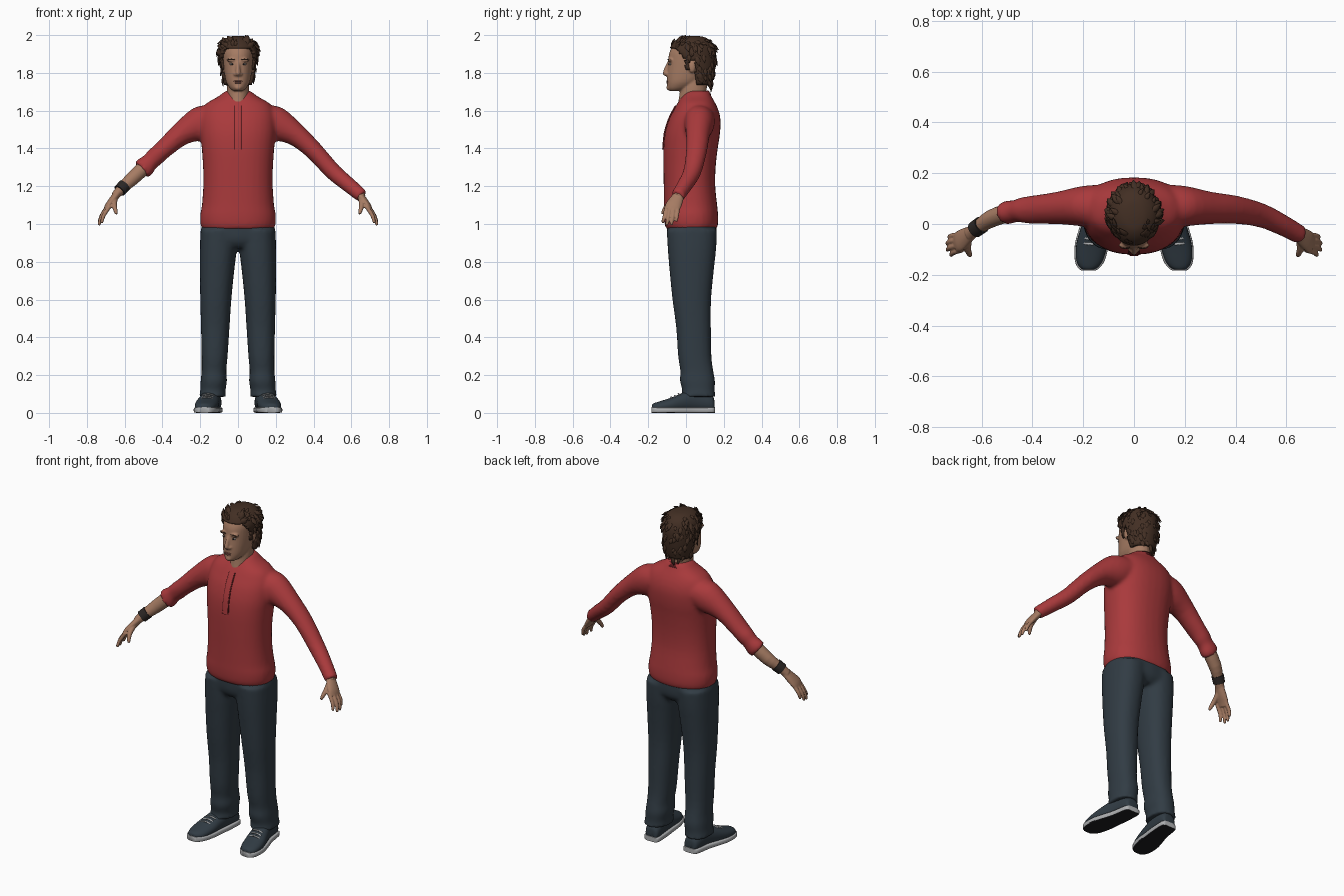
import bpy, bmesh, math, random
from mathutils import Vector, Matrix

random.seed(4)
if "Cube" in bpy.data.objects:
    bpy.data.objects.remove(bpy.data.objects["Cube"], do_unlink=True)
X, Y = Vector((1, 0, 0)), Vector((0, 1, 0))


def colour(name, *rgb):
    mat = bpy.data.materials.new(name)
    mat.use_nodes = True
    mat.diffuse_color = (*rgb, 1)
    node = next(n for n in mat.node_tree.nodes if n.type == 'BSDF_PRINCIPLED')
    node.inputs["Base Color"].default_value = (*rgb, 1)
    node.inputs["Roughness"].default_value = 0.8
    return mat


RED = colour("shirt red", .40, .042, .045)
DARK_RED = colour("collar dark red", .11, .012, .014)
DENIM = colour("trouser blue grey", .031, .045, .058)
SKIN = colour("skin", .38, .20, .125)
HAIR = colour("hair brown", .055, .028, .017)
LIP = colour("lips", .25, .10, .075)
EYE = colour("eye white", .35, .30, .27)
BLACK = colour("near black", .012, .012, .014)
GREY = colour("sole grey", .42, .43, .44)
BAND = colour("wristband", .025, .02, .018)


def skin(bm, rings, n=24, p=2.0, sub=3, cap=True):
    """Loft superellipse rings (centre, half axis, half axis), eased by a spline."""
    full = []
    for i in range(len(rings) - 1):
        quad = [rings[max(0, min(len(rings) - 1, i + k))] for k in (-1, 0, 1, 2)]
        for j in range(sub):
            t = j / sub
            full.append([b + .5 * t * (c - a + t * (2 * a - 5 * b + 4 * c - d + t * (3 * (b - c) + d - a)))
                         for a, b, c, d in zip(*quad)])
    full.append(rings[-1])
    loops = []
    for centre, u, v in full:
        loop = []
        for k in range(n):
            c, s = math.cos(math.tau * k / n), math.sin(math.tau * k / n)
            c = math.copysign(abs(c) ** (2 / p), c)
            s = math.copysign(abs(s) ** (2 / p), s)
            loop.append(bm.verts.new(centre + u * c + v * s))
        loops.append(loop)
    for lo, hi in zip(loops, loops[1:]):
        for k in range(n):
            bm.faces.new((lo[k], lo[(k + 1) % n], hi[(k + 1) % n], hi[k]))
    if cap:
        bm.faces.new(loops[0][::-1])
        bm.faces.new(loops[-1])


def tube(bm, pts, ref=Y, side=1, **kw):
    """Loft along a path of (x, y, z, half width, half thickness)."""
    at = [Vector((side * q[0], q[1], q[2])) for q in pts]
    rings = []
    for i, q in enumerate(pts):
        t = (at[min(i + 1, len(at) - 1)] - at[max(i - 1, 0)]).normalized()
        u = (ref - t * ref.dot(t)).normalized()
        rings.append((at[i], u * q[3], t.cross(u) * q[4]))
    skin(bm, rings, **kw)


def stack(bm, rows, side=1, **kw):
    """Loft upright rows of (z, x from, x to, y from, y to)."""
    skin(bm, [(Vector((side * (a + b) / 2, (c + d) / 2, z)), X * (b - a) / 2, Y * (d - c) / 2)
              for z, a, b, c, d in rows], **kw)


def even(rows):
    return [(z, -w, w, a, b) for z, w, a, b in rows]


def ball(bm, centre, size):
    bmesh.ops.create_uvsphere(bm, u_segments=16, v_segments=10, radius=1,
                              matrix=Matrix.Translation(centre) @ Matrix.Diagonal((*size, 1)))


def finish(bm, name, *mats, voxel=0, smooth=0, shell=0):
    bmesh.ops.recalc_face_normals(bm, faces=bm.faces)
    mesh = bpy.data.meshes.new(name)
    bm.to_mesh(mesh)
    bm.free()
    for m in mats:
        mesh.materials.append(m)
    mesh.shade_smooth()
    if not voxel:
        mesh.set_sharp_from_angle(angle=math.radians(45))
    obj = bpy.data.objects.new(name, mesh)
    bpy.context.scene.collection.objects.link(obj)
    if voxel:
        mod = obj.modifiers.new("fuse", 'REMESH')
        mod.mode, mod.voxel_size, mod.use_smooth_shade = 'VOXEL', voxel, True
        mod = obj.modifiers.new("soften", 'SMOOTH')
        mod.factor, mod.iterations = .5, smooth
    if shell:
        mod = obj.modifiers.new("thickness", 'SOLIDIFY')
        mod.thickness, mod.offset = shell, -1
    return obj


# Trousers: two legs fused with the hips
bm = bmesh.new()
leg = [(.085, .062, .208, -.028, .157), (.12, .066, .2, -.02, .152), (.17, .058, .198, -.033, .154),
       (.22, .062, .193, -.03, .145), (.3, .055, .193, -.042, .135), (.45, .045, .196, -.052, .132),
       (.6, .035, .2, -.072, .133), (.75, .02, .202, -.087, .147), (.87, .006, .202, -.097, .16),
       (.97, .0, .198, -.102, .165)]
for s in (1, -1):
    stack(bm, leg, side=s, p=2.3)
stack(bm, even([(.875, .14, -.07, .13), (.92, .195, -.098, .162), (1.02, .188, -.1, .16)]), p=2.3)
finish(bm, "trousers", DENIM, voxel=.011, smooth=5)

# Shirt: torso fused with both sleeves
bm = bmesh.new()
stack(bm, even([(.97, .188, -.102, .16), (1.0, .199, -.113, .17), (1.05, .2, -.117, .17),
                (1.1, .191, -.117, .165), (1.2, .184, -.118, .155), (1.3, .185, -.12, .157),
                (1.4, .192, -.12, .168), (1.48, .2, -.112, .18), (1.55, .2, -.092, .183),
                (1.6, .19, -.067, .173), (1.64, .165, -.045, .155), (1.675, .105, -.022, .135),
                (1.705, .066, .0, .122)]), n=32, p=2.3)
shoulder = [(.13, .07, 1.555, .085, .08), (.2, .07, 1.53, .08, .092), (.3, .063, 1.477, .064, .062),
            (.4, .056, 1.39, .056, .049)]
tube(bm, shoulder + [(.44, .055, 1.354, .05, .05), (.465, .051, 1.33, .044, .046),
                     (.495, .046, 1.3, .046, .056), (.512, .04, 1.286, .043, .051)], side=-1)
tube(bm, shoulder + [(.5, .034, 1.28, .048, .045), (.58, -.002, 1.212, .042, .041),
                     (.658, -.045, 1.147, .037, .036)])
finish(bm, "shirt", RED, voxel=.011, smooth=5)

# Collar and button placket
bm = bmesh.new()
skin(bm, [(Vector((0, .038, 1.65)), X * .09, Vector((0, .096, .035))),
          (Vector((0, .038, 1.673)), X * .073, Vector((0, .08, .035)))], cap=False, sub=1, n=32)
finish(bm, "collar", DARK_RED, shell=.006)
for name, mat, width, thick in (("placket_edge", DARK_RED, .021, .004), ("placket", RED, .017, .007)):
    bm = bmesh.new()
    path = [(1.625, -.052), (1.6, -.066), (1.55, -.09), (1.48, -.111), (1.395, -.119)]
    tube(bm, [(0, y, z, width, thick) for z, y in path], ref=X, p=5)
    finish(bm, name, mat)

# Head with neck, nose, brow, chin and ears
bm = bmesh.new()
stack(bm, even([(1.58, .064, -.035, .1), (1.63, .062, -.042, .105), (1.67, .058, -.037, .107),
                (1.72, .058, -.03, .11), (1.78, .055, -.02, .11)]))
stack(bm, even([(1.705, .026, -.088, -.02), (1.72, .044, -.097, .02), (1.75, .062, -.1, .07),
                (1.79, .071, -.1, .11), (1.83, .076, -.097, .13), (1.87, .079, -.094, .14),
                (1.91, .08, -.087, .14), (1.95, .07, -.064, .125), (1.975, .045, -.03, .09),
                (1.983, .02, .0, .05)]), n=32, p=2.15)
tube(bm, [(0, -.086, 1.865, .008, .008), (0, -.102, 1.83, .01, .01), (0, -.11, 1.8, .013, .012),
          (0, -.104, 1.785, .01, .008)], ref=X)
ball(bm, (0, -.112, 1.797), (.012, .011, .011))
ball(bm, (0, -.09, 1.722), (.02, .014, .015))
for s in (1, -1):
    ball(bm, (s * .014, -.1, 1.793), (.01, .011, .009))
    ball(bm, (s * .033, -.084, 1.868), (.03, .013, .01))
    ball(bm, (s * .08, .032, 1.833), (.012, .02, .033))
finish(bm, "head", SKIN, voxel=.0055, smooth=3)

# Face details
bm = bmesh.new()
ball(bm, (0, -.0985, 1.756), (.023, .006, .004))
ball(bm, (0, -.098, 1.748), (.019, .0065, .005))
finish(bm, "lips", LIP)
for name, mat, pos, size in (("eyes", EYE, (.031, -.083, 1.846), (.014, .0085, .006)),
                             ("irises", BLACK, (.031, -.089, 1.846), (.005, .005, .005)),
                             ("eyebrows", HAIR, (.034, -.091, 1.871), (.02, .007, .004))):
    bm = bmesh.new()
    for s in (1, -1):
        ball(bm, (s * pos[0], *pos[1:]), size)
    finish(bm, name, mat)


# Hair: a shell trimmed along the hairline, with loose tufts
def hairline(y):
    if y < -.05:
        return 1.93
    if y < -.005:
        return 1.93 - (y + .05) * 1.3
    return 1.82 if y < .014 else 1.865 if y < .05 else 1.735


bm = bmesh.new()
stack(bm, even([(1.715, .066, .0, .13), (1.78, .085, -.03, .148), (1.84, .096, -.06, .157),
                (1.9, .102, -.096, .159), (1.94, .098, -.081, .15), (1.97, .08, -.058, .13),
                (1.99, .048, -.025, .095), (1.996, .018, .015, .055)]), n=56, sub=5)
bmesh.ops.recalc_face_normals(bm, faces=bm.faces)
trim = [f for f in bm.faces if f.calc_center_median().z < hairline(f.calc_center_median().y)]
bmesh.ops.delete(bm, geom=trim, context='FACES')
roots = [(f.calc_center_median(), f.normal.copy()) for f in bm.faces]
finish(bm, "hair", HAIR, shell=.02)

bm = bmesh.new()
for c, n in random.sample(roots, 150):
    if c.z > 1.982:
        continue
    flow = Vector((random.uniform(-.5, .5), .3, -1))
    if c.y < .0:
        flow = Vector((random.uniform(-.5, .5), 1, .1))
    flow = (flow - n * flow.dot(n)).normalized()
    size = random.uniform(.6, 1.1)
    pts = [c - n * .005, c + flow * .02 * size + n * .003, c + flow * .045 * size + n * .007]
    tube(bm, [(*q, a * size, b * size) for q, a, b in zip(pts, (.01, .013, .001), (.005, .007, .001))],
         ref=n.cross(flow), n=6, sub=2)
finish(bm, "hair_tufts", HAIR)

# Forearms and hands
finger_rows = [(.688, -.102, .72, -.122, 1.004), (.699, -.084, .734, -.101, .992),
               (.7, -.063, .735, -.076, .995), (.695, -.042, .727, -.051, 1.012)]
for s, label in ((1, "left"), (-1, "right")):
    bm = bmesh.new()
    if s < 0:
        tube(bm, [(.47, .053, 1.324, .038, .04), (.56, .022, 1.24, .035, .037),
                  (.615, -.014, 1.188, .027, .028), (.65, -.04, 1.15, .027, .022)], side=s)
    else:
        tube(bm, [(.61, -.02, 1.185, .027, .027), (.66, -.045, 1.142, .027, .022)], side=s)
    tube(bm, [(.635, -.03, 1.165, .026, .02), (.665, -.052, 1.125, .037, .02),
              (.688, -.068, 1.095, .042, .017), (.7, -.075, 1.073, .036, .013)], side=s)
    for kx, ky, tx, ty, tz in finger_rows:
        tube(bm, [(kx - .01, ky, 1.095, .011, .011),
                  ((kx + tx) / 2 + .006, (ky + ty) / 2, (1.09 + tz) / 2, .0105, .0105),
                  (tx, ty, tz + .01, .0085, .0085), (tx, ty, tz, .005, .005)], side=s, n=12)
    tube(bm, [(.652, -.055, 1.135, .017, .016), (.655, -.095, 1.1, .014, .014),
              (.648, -.118, 1.07, .011, .011), (.643, -.124, 1.052, .007, .007)], side=s, n=12)
    finish(bm, label + "_hand", SKIN, voxel=.0042, smooth=2)

bm = bmesh.new()
tube(bm, [(.6, -.003, 1.204, .034, .035), (.627, -.022, 1.176, .033, .034)], side=-1, sub=1)
finish(bm, "wristband", BAND)

# Shoes: rows of y, centre x, half width, height
last = [(.15, .13, .026, .06), (.135, .131, .043, .09), (.05, .14, .049, .12), (-.02, .155, .056, .1),
        (-.08, .166, .061, .075), (-.14, .174, .053, .056), (-.17, .178, .036, .046), (-.18, .179, .02, .038)]
for s, label in ((1, "left"), (-1, "right")):
    bm = bmesh.new()
    skin(bm, [(Vector((s * x, y, h / 2 + .005)), X * w, Vector((0, 0, h / 2))) for y, x, w, h in last], p=2.2)
    finish(bm, label + "_shoe", DENIM)
    bm = bmesh.new()
    skin(bm, [(Vector((s * x, y * 1.02, .015)), X * (w + .006), Vector((0, 0, .015))) for y, x, w, h in last], p=6)
    bmesh.ops.recalc_face_normals(bm, faces=bm.faces)
    for f in bm.faces:
        f.material_index = int(f.normal.z < -.7)
    finish(bm, label + "_sole", GREY, BLACK)
    bm = bmesh.new()
    for y, x, z in ((-.035, .157, .099), (-.055, .161, .09), (-.075, .165, .082)):
        tube(bm, [(x - .032, y, z - .007, .005, .004), (x, y - .004, z + .002, .005, .004),
                  (x + .032, y, z - .007, .005, .004)], side=s, n=8)
    finish(bm, label + "_laces", GREY)
